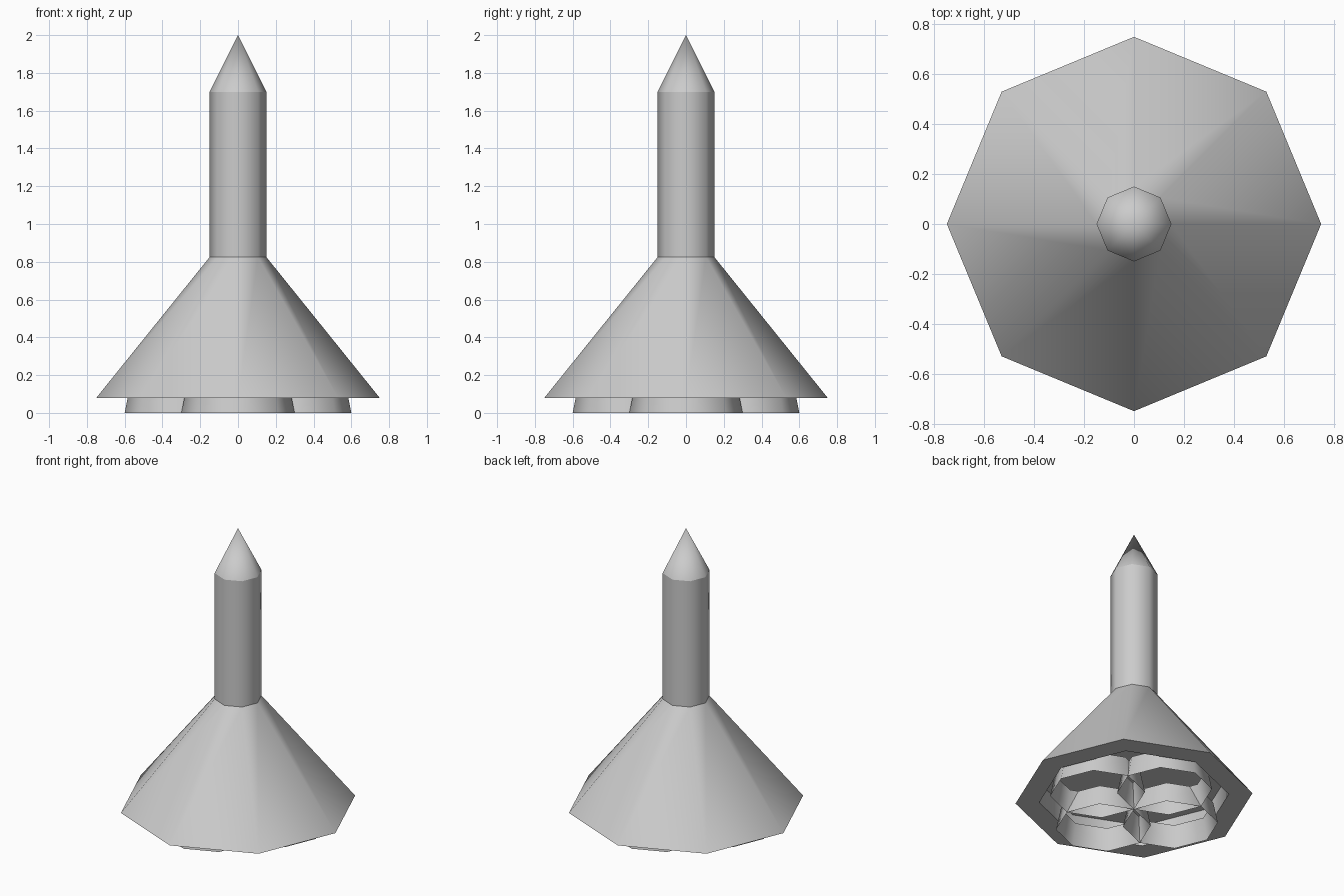
import bpy, bmesh
from math import cos, sin, pi, radians

if "Cube" in bpy.data.objects:
    bpy.data.objects.remove(bpy.data.objects["Cube"])

SIDES = 8


def lathe(name, profile, center=(0, 0)):
    """Revolve (radius, z) points into an eight-sided surface; radius 0 makes a pole."""
    bm = bmesh.new()
    rings = []
    for r, z in profile:
        n = SIDES if r > 0 else 1
        rings.append([bm.verts.new((r * cos(2 * pi * i / SIDES),
                                    r * sin(2 * pi * i / SIDES), z)) for i in range(n)])
    for a, b in zip(rings, rings[1:]):
        for i in range(SIDES):
            j = (i + 1) % SIDES
            quad = [a[i % len(a)], a[j % len(a)], b[j % len(b)], b[i % len(b)]]
            bm.faces.new(list(dict.fromkeys(quad)))
    mesh = bpy.data.meshes.new(name)
    bm.to_mesh(mesh)
    bm.free()
    obj = bpy.data.objects.new(name, mesh)
    obj.location = (center[0], center[1], 0)
    bpy.context.collection.objects.link(obj)
    # smooth around the circumference, sharp at the rims
    bpy.ops.object.select_all(action='DESELECT')
    obj.select_set(True)
    bpy.context.view_layer.objects.active = obj
    bpy.ops.object.shade_smooth_by_angle(angle=radians(50))
    return obj


# Pointed tip
lathe("nose_cone", [(0.15, 1.70), (0, 2.0)])

# Slim upper tube
lathe("upper_tube", [(0.15, 0.825), (0.15, 1.70)])

# Flared skirt with its flat underside rim and shallow engine recess
lathe("flared_skirt", [(0, 0.225), (0.60, 0.225), (0.60, 0.08), (0.75, 0.08), (0.15, 0.825)])

# Four overlapping open engine bells
for k in range(4):
    a = k * pi / 2
    lathe(f"engine_bell_{k + 1}", [(0.30, 0), (0.27, 0.15)], (0.3 * cos(a), 0.3 * sin(a)))
